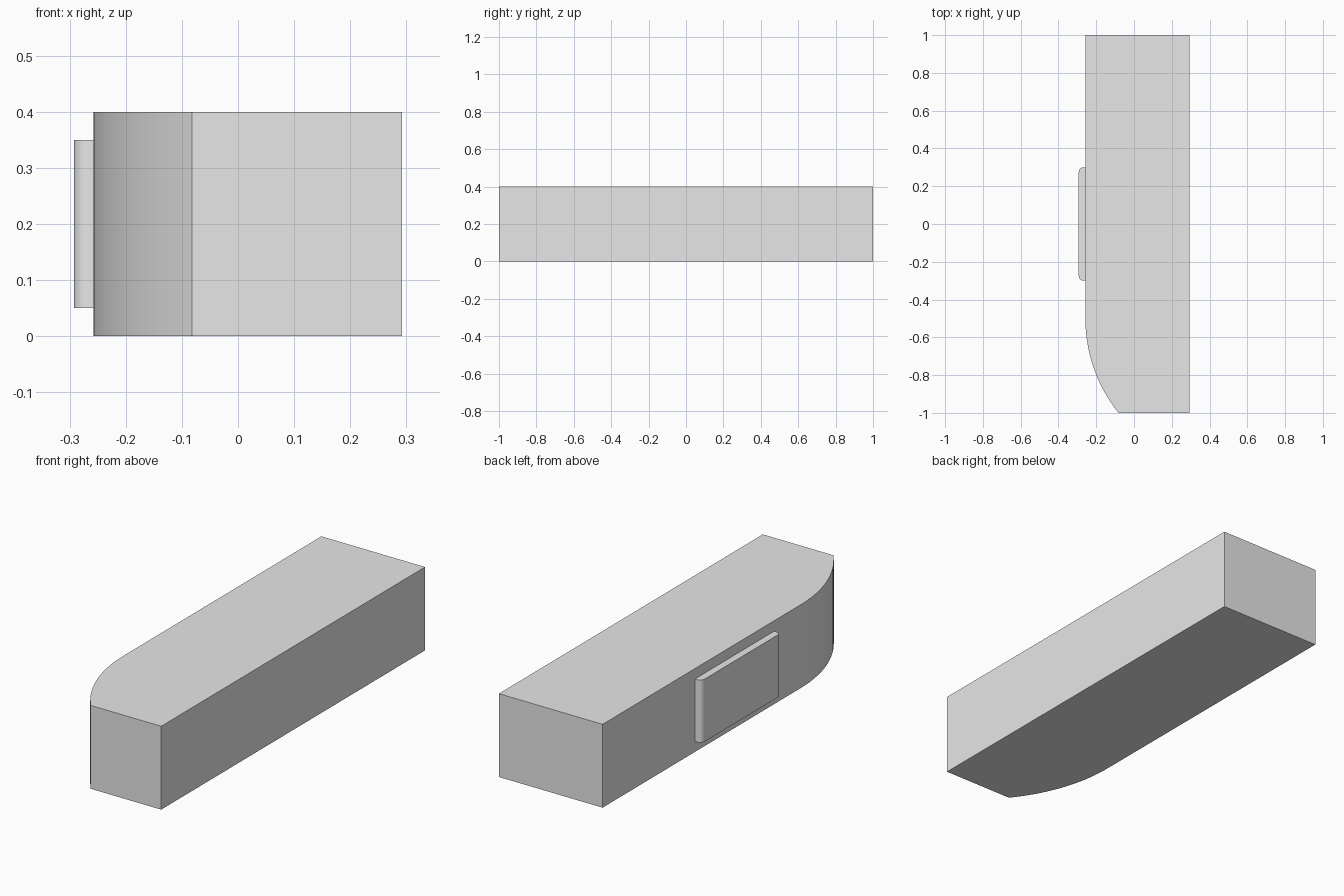
import bpy
import bmesh
import math

cube = bpy.data.objects.get("Cube")
if cube:
    bpy.data.objects.remove(cube, do_unlink=True)

grey = bpy.data.materials.new("light grey")
grey.use_nodes = True
color = (0.8, 0.8, 0.8, 1.0)
grey.diffuse_color = color
grey.node_tree.nodes["Principled BSDF"].inputs["Base Color"].default_value = color


def arc(cx, cy, radius, start, end, steps):
    """Points along a circular arc, angles in radians."""
    angles = [start + (end - start) * i / steps for i in range(steps + 1)]
    return [(cx + radius * math.cos(a), cy + radius * math.sin(a)) for a in angles]


def extrude_outline(name, outline, bottom, top):
    """Solid made by raising a counter-clockwise plan outline."""
    bm = bmesh.new()
    base = bm.faces.new([bm.verts.new((x, y, bottom)) for x, y in outline])
    raised = bmesh.ops.extrude_face_region(bm, geom=[base], use_keep_orig=True)
    verts = [v for v in raised["geom"] if isinstance(v, bmesh.types.BMVert)]
    bmesh.ops.translate(bm, verts=verts, vec=(0, 0, top - bottom))
    bmesh.ops.recalc_face_normals(bm, faces=bm.faces)
    mesh = bpy.data.meshes.new(name)
    bm.to_mesh(mesh)
    bm.free()
    mesh.materials.append(grey)
    obj = bpy.data.objects.new(name, mesh)
    bpy.context.collection.objects.link(obj)
    bpy.ops.object.select_all(action='DESELECT')
    obj.select_set(True)
    bpy.context.view_layer.objects.active = obj
    bpy.ops.object.shade_smooth_by_angle(angle=math.radians(30))
    return obj


SIDE = -0.2575   # side wall that carries the panel
FAR = 0.2925     # opposite side wall

# Long block with one front corner swept back in a large arc
sweep = 0.8
nose = arc(SIDE + sweep, -0.5, sweep, math.pi, math.pi + math.asin(0.5 / sweep), 32)
extrude_outline("body", [(FAR, -1), (FAR, 1), (SIDE, 1)] + nose, 0, 0.4)

# Raised side panel with rounded outer vertical edges
r = 0.025
outer = -FAR + r
panel = [(SIDE, -0.3), (SIDE, 0.3)]
panel += arc(outer, 0.3 - r, r, math.pi / 2, math.pi, 10)
panel += arc(outer, -0.3 + r, r, math.pi, 1.5 * math.pi, 10)
extrude_outline("side_panel", panel, 0.05, 0.35)
